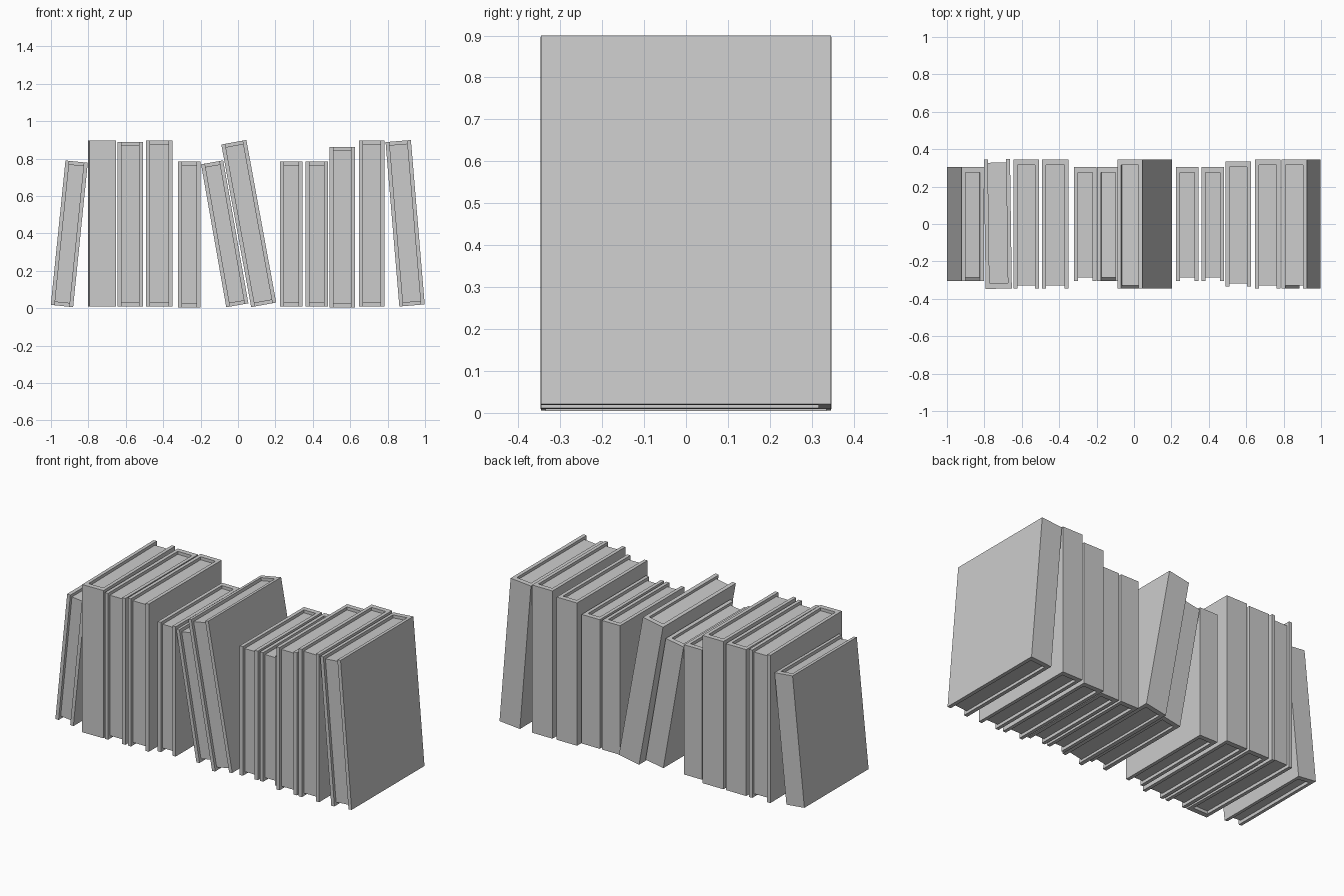
import bpy, bmesh
from math import radians
from mathutils import Matrix

if "Cube" in bpy.data.objects:
    bpy.data.objects.remove(bpy.data.objects["Cube"])


def prism(bm, profile, z0, z1):
    # closed xy outline extruded upward
    face = bm.faces.new([bm.verts.new((x, y, z0)) for x, y in profile])
    ext = bmesh.ops.extrude_face_region(bm, geom=[face])
    verts = [g for g in ext["geom"] if isinstance(g, bmesh.types.BMVert)]
    bmesh.ops.translate(bm, verts=verts, vec=(0, 0, z1 - z0))


def make_part(name, profile, height, matrix):
    bm = bmesh.new()
    prism(bm, profile, -height / 2, height / 2)
    bmesh.ops.recalc_face_normals(bm, faces=bm.faces)
    mesh = bpy.data.meshes.new(name)
    bm.to_mesh(mesh)
    bm.free()
    obj = bpy.data.objects.new(name, mesh)
    bpy.context.collection.objects.link(obj)
    obj.matrix_world = matrix
    return obj


BOARD, SPINE, INSET = 0.021, 0.03, 0.018


def book(i, x, z, width, height, depth, lean=0, turn=0):
    m = (Matrix.Translation((x, 0, z)) @ Matrix.Rotation(radians(lean), 4, 'Y')
         @ Matrix.Rotation(radians(turn), 4, 'Z'))
    w, d = width / 2, depth / 2
    wi, di = w - BOARD, d - SPINE
    # cover: two boards joined by the spine at +y
    cover = [(-w, -d), (-wi, -d), (-wi, di), (wi, di),
             (wi, -d), (w, -d), (w, d), (-w, d)]
    make_part(f"book_cover_{i}", cover, height, m)
    # page block, recessed on its three open sides
    pages = [(-wi, -d + INSET), (wi, -d + INSET), (wi, di), (-wi, di)]
    make_part(f"book_pages_{i}", pages, height - 2 * INSET, m)


# x, z centre, width, height, depth, lean, turn
books = [
    (-0.902, 0.398, 0.12, 0.776, 0.61, 5.8, 0),
    (-0.728, 0.453, 0.14, 0.888, 0.692, 0, 180.8),
    (-0.575, 0.449, 0.136, 0.88, 0.692, 0, 0),
    (-0.421, 0.453, 0.14, 0.888, 0.692, 0, 0),
    (-0.261, 0.395, 0.12, 0.78, 0.61, 0, 0),
    (-0.071, 0.398, 0.12, 0.776, 0.61, -10, 0),
    (0.0575, 0.453, 0.136, 0.884, 0.692, -10.4, 0),
    (0.285, 0.397, 0.12, 0.776, 0.61, 0, 0),
    (0.42, 0.397, 0.12, 0.776, 0.61, 0, 0),
    (0.558, 0.433, 0.135, 0.858, 0.67, 0, 0),
    (0.714, 0.453, 0.136, 0.888, 0.692, 0, 0),
    (0.8935, 0.4545, 0.136, 0.882, 0.692, -4.8, 0),
]
for i, b in enumerate(books, 1):
    book(i, *b)
